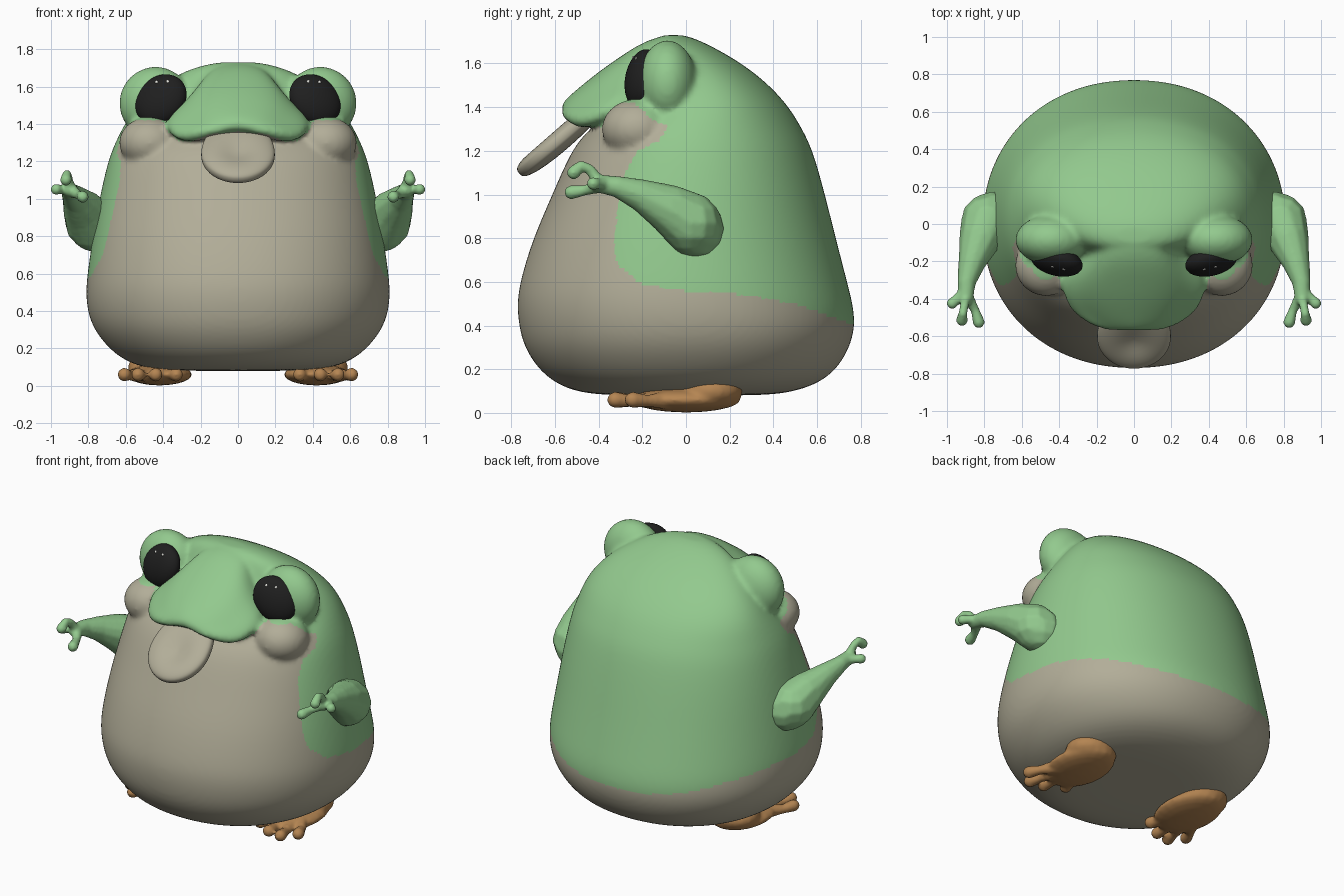
import bpy, bmesh, math
from mathutils import Matrix, Vector

if "Cube" in bpy.data.objects:
    bpy.data.objects.remove(bpy.data.objects["Cube"])


def mat(name, r, g, b):
    m = bpy.data.materials.new(name)
    m.diffuse_color = (r, g, b, 1)
    m.use_nodes = True
    m.node_tree.nodes["Principled BSDF"].inputs["Base Color"].default_value = m.diffuse_color
    return m


GREEN = mat("skin green", 0.29, 0.585, 0.27)
BEIGE = mat("belly beige", 0.445, 0.42, 0.315)
BROWN = mat("foot brown", 0.46, 0.235, 0.085)
BLACK = mat("eye black", 0.014, 0.014, 0.014)
WHITE = mat("eye glint", 0.8, 0.8, 0.75)


def interp(t, pts):
    if t <= pts[0][0]:
        return pts[0][1]
    for (a, u), (b, v) in zip(pts, pts[1:]):
        if t <= b:
            return u + (v - u) * (t - a) / (b - a)
    return pts[-1][1]


def loft(bm, rings):
    """Skin closed rings in order and cap both ends."""
    loops = [[bm.verts.new(p) for p in r] for r in rings]
    n = len(loops[0])
    verts = [v for r in loops for v in r]
    for a, b in zip(loops, loops[1:]):
        for i in range(n):
            bm.faces.new((a[i], a[(i + 1) % n], b[(i + 1) % n], b[i]))
    for end in (loops[0], loops[-1]):
        c = bm.verts.new(sum((v.co for v in end), Vector()) / n)
        verts.append(c)
        for i in range(n):
            bm.faces.new((end[i], end[(i + 1) % n], c))
    return verts


def ellipsoid(bm, c, r, rot=Matrix(), seg=20):
    m = Matrix.Translation(c) @ rot @ Matrix.Diagonal((*r, 1))
    rings = []
    for i in range(seg // 2 + 1):
        t = .04 + (math.pi - .08) * i / (seg // 2)
        rings.append([m @ Vector((math.sin(t) * math.cos(a), math.sin(t) * math.sin(a), -math.cos(t)))
                      for a in (k * math.tau / seg for k in range(seg))])
    return loft(bm, rings)


def chain(bm, pts, s=1, steps=6):
    """Row of overlapping balls along x, y, z, radius points."""
    for a, b in zip(pts, pts[1:]):
        for k in range(steps + 1):
            x, y, z, r = (p + (q - p) * k / steps for p, q in zip(a, b))
            ellipsoid(bm, (s * x, y, z), (r, r, r), seg=12)


def finish(bm, name, mats, voxel=0, subsurf=0, smooth=4):
    bmesh.ops.recalc_face_normals(bm, faces=bm.faces[:])
    me = bpy.data.meshes.new(name)
    bm.to_mesh(me)
    bm.free()
    ob = bpy.data.objects.new(name, me)
    bpy.context.collection.objects.link(ob)
    if voxel:
        if subsurf:
            ob.modifiers.new("round", "SUBSURF").levels = subsurf
        rm = ob.modifiers.new("fuse", "REMESH")
        rm.mode, rm.voxel_size = "VOXEL", voxel
        sm = ob.modifiers.new("soften", "SMOOTH")
        sm.factor, sm.iterations = 0.5, smooth
        dg = bpy.context.evaluated_depsgraph_get()
        new = bpy.data.meshes.new_from_object(ob.evaluated_get(dg))
        ob.modifiers.clear()
        ob.data = new
    ob.data.materials.clear()
    for m in mats:
        ob.data.materials.append(m)
    n = len(ob.data.polygons)
    ob.data.polygons.foreach_set("use_smooth", [True] * n)
    ob.data.polygons.foreach_set("material_index", [0] * n)
    return ob


def sgnpow(v, e):
    return math.copysign(abs(v) ** e, v)


# Body: height, half width, front y, back y
PROFILE = [(.08, .36, -.36, .36), (.095, .50, -.50, .49), (.135, .61, -.60, .61),
           (.2, .695, -.68, .695), (.3, .775, -.745, .755), (.4, .81, -.77, .78),
           (.5, .818, -.778, .768), (.6, .81, -.765, .742), (.8, .78, -.705, .69),
           (1.0, .745, -.615, .64), (1.2, .70, -.53, .585), (1.3, .66, -.45, .535),
           (1.4, .61, -.31, .475), (1.5, .54, -.22, .385), (1.6, .43, -.17, .26),
           (1.69, .28, -.15, .10), (1.73, .12, -.12, .0)]
bm = bmesh.new()
rings = []
for z, w, f, b in PROFILE:
    angs = [i * math.tau / 32 for i in range(32)]
    rings.append([(w * sgnpow(math.cos(a), .94),
                   (f + b) / 2 + (b - f) / 2 * sgnpow(math.sin(a), .94), z) for a in angs])
loft(bm, rings)

# Snout: y, half width, top z, corner z, lower z
SNOUT = [(0, .27, 1.73, 1.5, 1.4), (-.1, .30, 1.735, 1.45, 1.37), (-.2, .36, 1.70, 1.43, 1.36),
         (-.3, .415, 1.635, 1.42, 1.34), (-.4, .40, 1.565, 1.38, 1.305),
         (-.48, .345, 1.50, 1.34, 1.285), (-.54, .25, 1.45, 1.36, 1.32),
         (-.57, .15, 1.415, 1.375, 1.345)]
rings = []
for y, w, t, c, b in SNOUT:
    half = [(.25 * w, t - .008), (.5 * w, t - .1 * w), (.72 * w, c + .4 * (t - c)),
            (w, c), (.85 * w, b), (.4 * w, b + .03)]
    rings.append([(0, y, t)] + [(x, y, z) for x, z in half] + [(0, y, b + .045)]
                 + [(-x, y, z) for x, z in reversed(half)])
loft(bm, rings)

# Eye mounds and cheeks
for s in (1, -1):
    ellipsoid(bm, (s * .44, -.085, 1.51), (.2, .138, .198))
    ellipsoid(bm, (s * .47, -.22, 1.30), (.17, .17, .14))
body = finish(bm, "body", [GREEN, BEIGE], voxel=.016, subsurf=2, smooth=5)

# Beige belly, green back and snout
LOW = [(-.32, .68), (-.2, .59), (0, .56), (.2, .55), (.5, .5), (.78, .4)]
FRONT = [(.5, -.3), (.8, -.33), (.95, -.31), (1.1, -.28), (1.2, -.22), (1.25, -.12),
         (1.31, -.08), (1.34, -.15), (1.42, -.24), (1.43, -1)]
MOUTH = [(0, 1.36), (.15, 1.345), (.25, 1.305), (.32, 1.31), (.37, 1.355), (.41, 1.43)]
for p in body.data.polygons:
    x, y, z = p.center
    back = y > interp(z, FRONT) and z > interp(y, LOW)
    snout = y < -.2 and z > interp(abs(x), MOUTH) and abs(x) < .42
    p.material_index = 0 if back or snout else 1

# Tongue with a shallow hollow
bm = bmesh.new()
for v in ellipsoid(bm, (0, 0, 0), (1, 1, 1), seg=48):
    x, y, z = v.co
    z = sgnpow(z, .65)
    if z > 0:
        z -= .5 * math.exp(-5 * (x * x + (y + .1) ** 2))
    v.co = (x * .197, y * (.215 if y < 0 else .27), z * .055)
bm.transform(Matrix.Translation((0, -.6, 1.235)) @ Matrix.Rotation(math.radians(40), 4, "X"))
finish(bm, "tongue", [BEIGE])

for s, side in ((1, "left"), (-1, "right")):
    # Eye and its glints
    rot = (Matrix.Rotation(s * math.radians(16), 4, "Z") @ Matrix.Rotation(math.radians(-14), 4, "X")
           @ Matrix.Rotation(s * math.radians(42), 4, "Y"))
    c, r = Vector((s * .413, -.2, 1.53)), (.15, .072, .128)
    bm = bmesh.new()
    ellipsoid(bm, c, r, rot, 40)
    finish(bm, side + "_eye", [BLACK])
    bm = bmesh.new()
    m = Matrix.Translation(c) @ rot @ Matrix.Diagonal((*r, 1))
    for gx, gz in ((-.62, .25), (-.3, .55)):
        d = Vector((s * gx, -math.sqrt(1 - gx * gx - gz * gz), gz))
        ellipsoid(bm, m @ d, (.009, .004, .009), rot, 8)
    finish(bm, side + "_eye_glints", [WHITE])

    # Arm with three fingers
    bm = bmesh.new()
    chain(bm, [(.755, .04, .845, .135), (.785, .02, .87, .14), (.82, -.07, .93, .115),
               (.865, -.2, .995, .075), (.895, -.31, 1.035, .05), (.9, -.4, 1.05, .042)], s)
    chain(bm, [(.91, -.37, 1.05, .032), (.95, -.40, 1.05, .024), (.972, -.425, 1.05, .031)], s)
    chain(bm, [(.9, -.4, 1.06, .03), (.908, -.44, 1.115, .024), (.915, -.48, 1.132, .024),
               (.92, -.515, 1.10, .032)], s)
    chain(bm, [(.89, -.39, 1.04, .034), (.85, -.46, 1.02, .024), (.83, -.525, 1.01, .033)], s)
    finish(bm, side + "_arm", [GREEN], voxel=.01, smooth=4)

    # Foot with four toes
    bm = bmesh.new()
    ellipsoid(bm, (s * .43, .115, .10), (.16, .145, .085))
    ellipsoid(bm, (s * .42, .0, .06), (.175, .25, .058))
    for x, y in ((.33, -.24), (.44, -.31), (.535, -.325), (.608, -.245)):
        chain(bm, [(.43 + (x - .43) * .4, -.06, .06, .05),
                   (.43 + (x - .43) * .85, y + .07, .055, .028), (x, y, .06, .038)], s)
    finish(bm, side + "_foot", [BROWN], voxel=.012, smooth=4)
